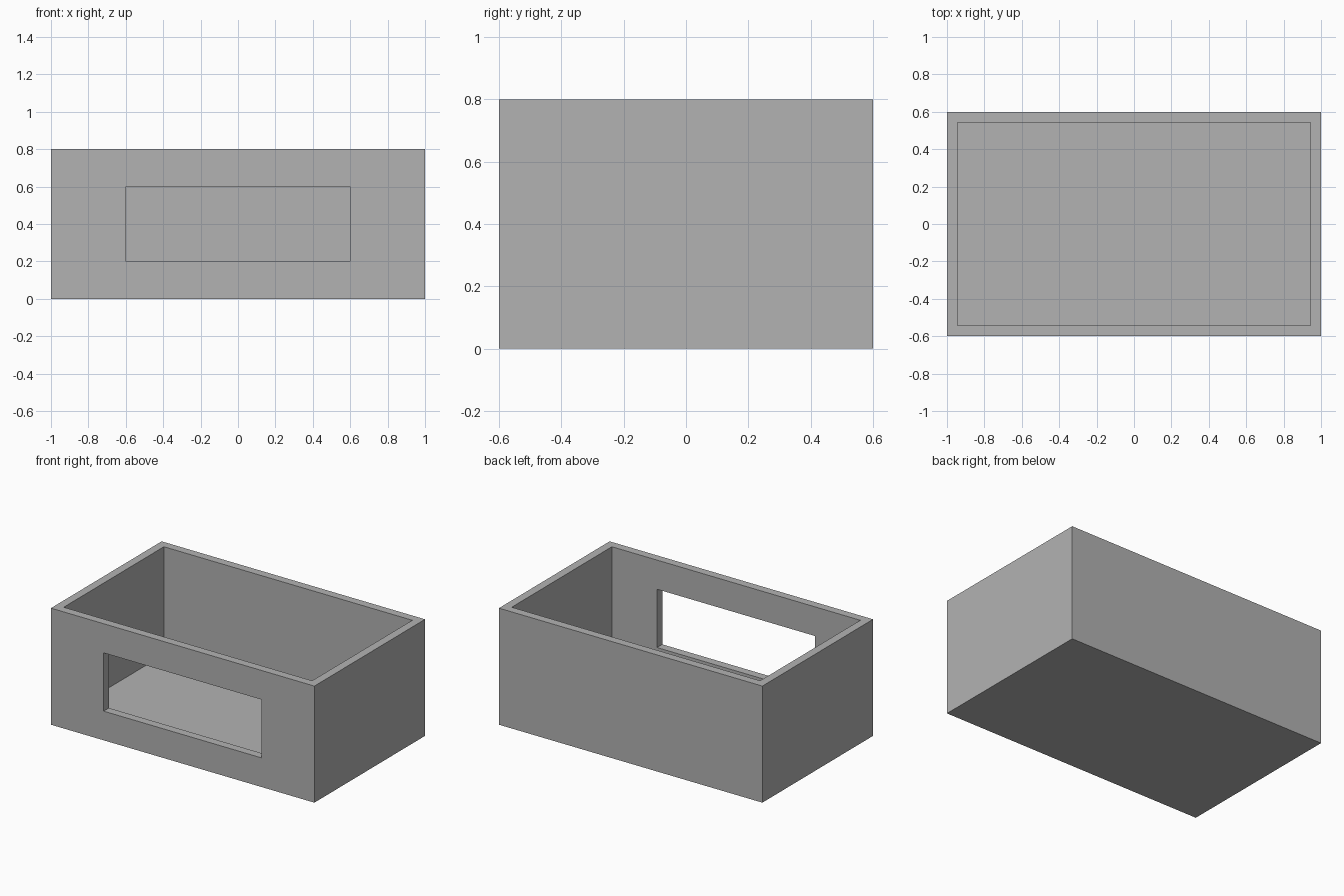
import bpy

# Remove the default cube
old = bpy.data.objects.get("Cube")
if old:
    bpy.data.objects.remove(old, do_unlink=True)

LENGTH, DEPTH, HEIGHT = 2.0, 1.2, 0.8
WALL = 0.057
FLOOR = 0.06

# Plain grey
grey = bpy.data.materials.new("plain_grey")
grey.use_nodes = True
colour = (0.448, 0.448, 0.448, 1)
grey.diffuse_color = colour
grey.node_tree.nodes["Principled BSDF"].inputs["Base Color"].default_value = colour


def box(name, low, high):
    """Axis-aligned box between two corners."""
    centre = [(a + b) / 2 for a, b in zip(low, high)]
    bpy.ops.mesh.primitive_cube_add(size=1, location=centre)
    ob = bpy.context.object
    ob.name = ob.data.name = name
    ob.scale = [b - a for a, b in zip(low, high)]
    bpy.ops.object.transform_apply(location=True, rotation=False, scale=True)
    ob.data.materials.append(grey)
    return ob


def cut(target, cutter):
    """Subtract the cutter and discard it."""
    cutter.hide_render = True
    mod = target.modifiers.new("cut", 'BOOLEAN')
    mod.operation = 'DIFFERENCE'
    mod.solver = 'EXACT'
    mod.object = cutter
    bpy.context.view_layer.objects.active = target
    bpy.ops.object.modifier_apply(modifier=mod.name)
    bpy.data.objects.remove(cutter, do_unlink=True)


# Open-topped tray body
x, y = LENGTH / 2, DEPTH / 2
body = box("open_box", (-x, -y, 0), (x, y, HEIGHT))

# Hollow interior
cut(body, box("interior_cutter", (WALL - x, WALL - y, FLOOR), (x - WALL, y - WALL, HEIGHT + 0.2)))

# Window through the front wall
cut(body, box("window_cutter", (-0.6, -y - 0.1, 0.2), (0.6, -y + 0.2, 0.6)))
